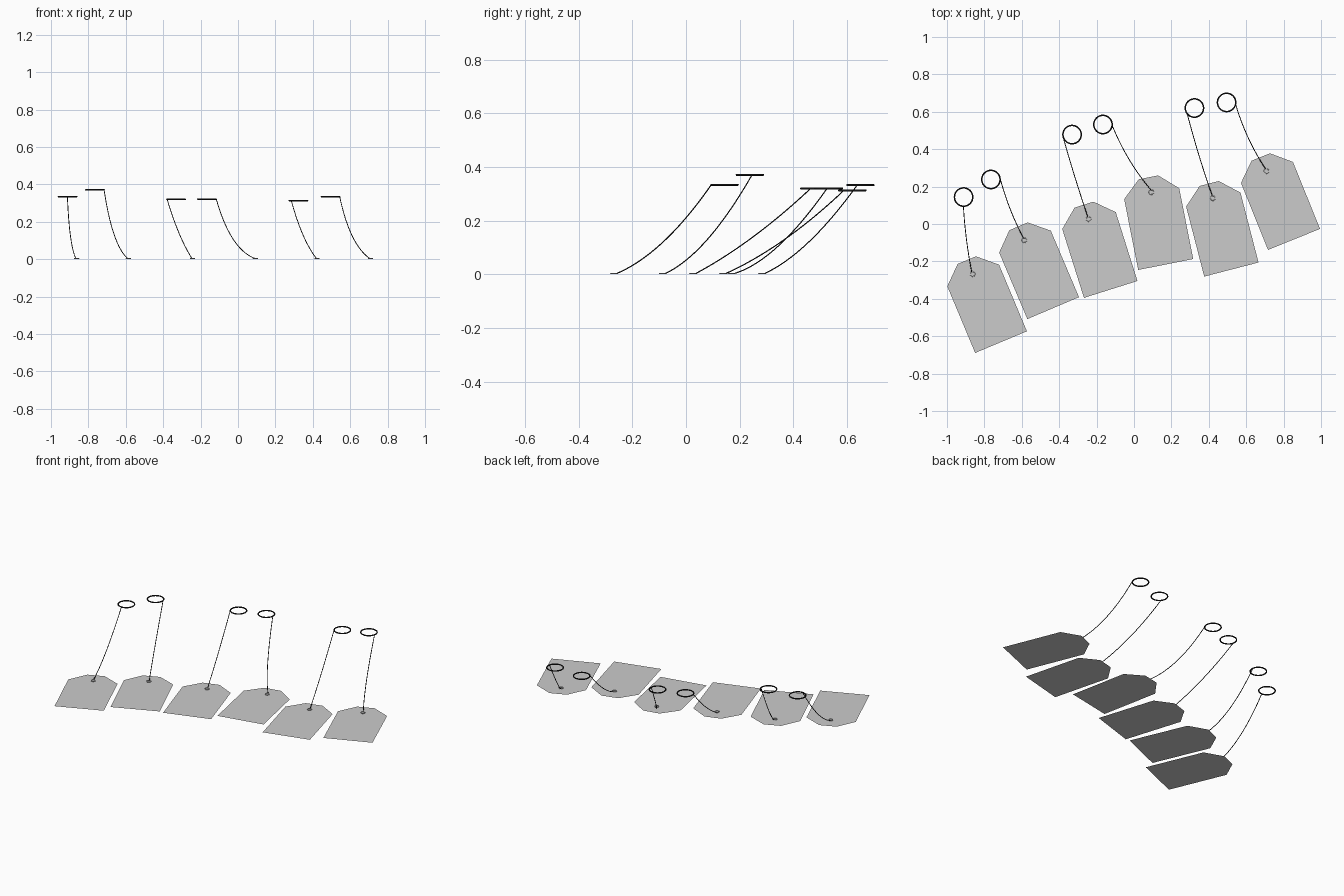
import bpy, bmesh
from math import cos, sin, radians, pi
from mathutils import Vector, Matrix

if "Cube" in bpy.data.objects:
    bpy.data.objects.remove(bpy.data.objects["Cube"])

black = bpy.data.materials.new("black_cord")
black.diffuse_color = (0.01, 0.01, 0.01, 1)
black.use_nodes = True
black.node_tree.nodes["Principled BSDF"].inputs["Base Color"].default_value = black.diffuse_color

# hole position (x, y), turn in degrees, ring centre, cord end (x, y), cord sag, sideways bow
TAGS = [
    ((-0.863, -0.268), 22.7, (-0.911, 0.144, 0.334), (-0.912, 0.094), 0.045, 0.006),
    ((-0.586, -0.087), 23.0, (-0.765, 0.238, 0.371), (-0.716, 0.246), 0.055, 0.010),
    ((-0.243, 0.026), 17.5, (-0.331, 0.478, 0.320), (-0.379, 0.464), 0.022, 0.003),
    ((0.093, 0.170), 11.2, (-0.166, 0.532, 0.321), (-0.116, 0.526), 0.055, 0.016),
    ((0.422, 0.138), 14.5, (0.323, 0.620, 0.313), (0.285, 0.588), 0.028, 0.005),
    ((0.708, 0.283), 22.0, (0.495, 0.650, 0.333), (0.544, 0.638), 0.045, 0.014),
]
# tag outline around its hole, y towards the clipped end
OUTLINE = [(-0.15, -0.394), (0.15, -0.394), (0.15, -0.008),
           (0.053, 0.081), (-0.053, 0.081), (-0.15, -0.008)]


def finish(obj, smooth=False, mat=None):
    bpy.context.view_layer.objects.active = obj
    if mat:
        obj.data.materials.append(mat)
    if smooth:
        for p in obj.data.polygons:
            p.use_smooth = True


def torus(name, loc, major, minor, mat=None):
    bpy.ops.mesh.primitive_torus_add(location=loc, major_radius=major, minor_radius=minor,
                                     major_segments=40, minor_segments=10)
    obj = bpy.context.object
    obj.name = name
    finish(obj, True, mat)


def tag(name, loc, turn):
    bm = bmesh.new()
    bm.faces.new([bm.verts.new((x, y, 0)) for x, y in OUTLINE])
    mesh = bpy.data.meshes.new(name)
    bm.to_mesh(mesh)
    bm.free()
    obj = bpy.data.objects.new(name, mesh)
    bpy.context.collection.objects.link(obj)
    obj.location = (*loc, 0)
    obj.rotation_euler.z = turn


def cord(name, a, b, sag, bow):
    curve = bpy.data.curves.new(name, "CURVE")
    curve.dimensions = "3D"
    curve.bevel_depth = 0.0022
    curve.bevel_resolution = 2
    curve.use_fill_caps = True
    side = Vector((a.y - b.y, b.x - a.x, 0)).normalized()
    control = (a + b) / 2 + 2 * (side * bow - Vector((0, 0, sag)))
    n = 20
    spline = curve.splines.new("POLY")
    spline.points.add(n)
    for i, p in enumerate(spline.points):
        t = i / n
        p.co = (*(a * (1 - t) ** 2 + control * 2 * t * (1 - t) + b * t * t), 1)
    curve.materials.append(black)
    obj = bpy.data.objects.new(name, curve)
    bpy.context.collection.objects.link(obj)


for i, (hole, deg, ring, end, sag, bow) in enumerate(TAGS, 1):
    turn = radians(deg)
    # flat card
    tag(f"tag_{i}", hole, turn)
    # eyelet around the hole
    torus(f"eyelet_{i}", (*hole, 0.003), 0.0125, 0.002)
    # cord rising from the eyelet to the ring
    start = Vector((hole[0] - 0.012 * sin(turn), hole[1] + 0.012 * cos(turn), 0.004))
    cord(f"cord_{i}", start, Vector((*end, ring[2])), sag, bow)
    # hanging ring
    torus(f"ring_{i}", ring, 0.049, 0.004, black)
